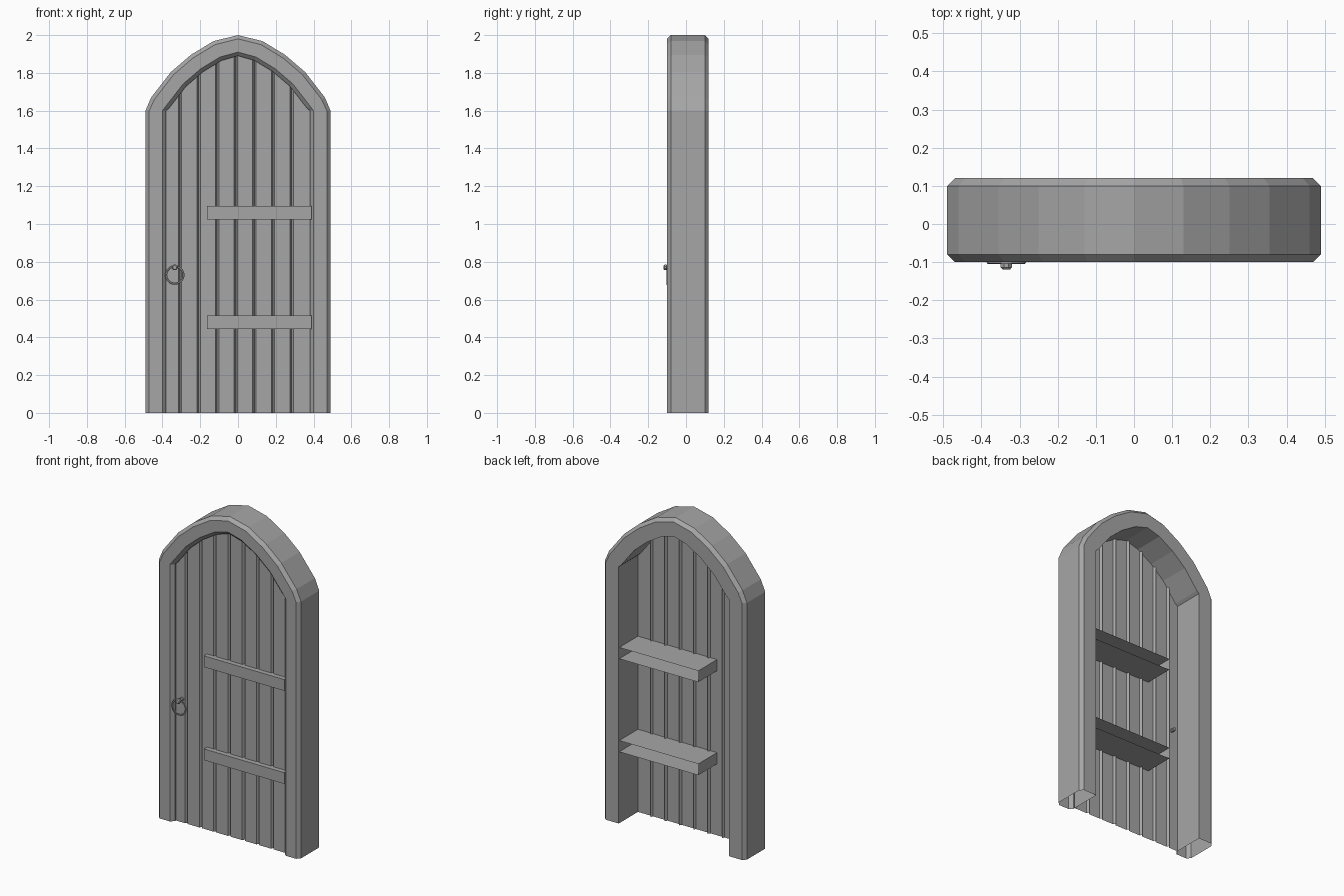
import bpy, bmesh, math
from mathutils import Vector, Matrix

cube = bpy.data.objects.get("Cube")
if cube:
    bpy.data.objects.remove(cube, do_unlink=True)

grey = bpy.data.materials.new("plain_grey")
grey.use_nodes = True
colour = (0.38, 0.38, 0.38, 1)
grey.diffuse_color = colour
grey.node_tree.nodes["Principled BSDF"].inputs["Base Color"].default_value = colour


def finish(name, bm, fix_normals=True):
    if fix_normals:
        bmesh.ops.recalc_face_normals(bm, faces=bm.faces)
    mesh = bpy.data.meshes.new(name)
    bm.to_mesh(mesh)
    bm.free()
    mesh.materials.append(grey)
    obj = bpy.data.objects.new(name, mesh)
    bpy.context.collection.objects.link(obj)
    return obj


# Right half of the arch outline, from the floor to the crown
ARCH = [Vector(p) for p in ((0.49, 0), (0.49, 1.6), (0.46, 1.67), (0.355, 1.805),
                            (0.25, 1.895), (0.13, 1.968), (0, 2))]


def inset(d):
    """Arch outline moved inward by d with mitred corners."""
    pts = [Vector((ARCH[0].x - d, 0)), Vector((ARCH[1].x - d, ARCH[1].y))]
    for a, b, c in zip(ARCH[1:], ARCH[2:], ARCH[3:]):
        n1 = Vector((a.y - b.y, b.x - a.x)).normalized()
        n2 = Vector((b.y - c.y, c.x - b.x)).normalized()
        pts.append(b + (n1 + n2) * d / (1 + n1.dot(n2)))
    pts.append(Vector((0, ARCH[-1].y - d)))
    return pts


# Frame: chamfered section swept round the arch, open underneath
SECTION = [(0, -0.08), (0.02, -0.10), (0.09, -0.10), (0.11, -0.08),
           (0.11, 0.12), (0.02, 0.12), (0, 0.10)]
bm = bmesh.new()
rails = []
for d, y in SECTION:
    half = inset(d)
    full = [Vector((-p.x, p.y)) for p in half] + half[-2::-1]
    rails.append([bm.verts.new((p.x, y, p.y)) for p in full])
for r, s in zip(rails, rails[1:] + rails[:1]):
    for i in range(len(r) - 1):
        bm.faces.new((r[i], r[i + 1], s[i + 1], s[i]))
finish("door_frame", bm)


# Boards: one sheet with a V groove between neighbours
LIMIT = inset(0.105)[1:]


def arch_height(x):
    x = abs(x)
    for a, b in zip(LIMIT, LIMIT[1:]):
        if b.x <= x <= a.x:
            return a.y + (b.y - a.y) * (a.x - x) / (a.x - b.x)
    return LIMIT[0].y


FRONT, GROOVE, HALF_GAP = -0.07, -0.055, 0.009
columns = [(-0.384, FRONT), (0.384, FRONT), (0.0, FRONT)]
for i in range(7):
    x = -0.307 + i * 0.0985
    columns += [(x - HALF_GAP, FRONT), (x, GROOVE), (x + HALF_GAP, FRONT)]
columns.sort()
bm = bmesh.new()
pairs = [(bm.verts.new((x, y, 0)), bm.verts.new((x, y, arch_height(x)))) for x, y in columns]
for (a, b), (c, d) in zip(pairs, pairs[1:]):
    bm.faces.new((a, c, d, b))
finish("door_boards", bm, False)


# Straps: hollow bars running through the boards, open at the back and hinge end
def strap(name, z, height=0.07):
    bm = bmesh.new()
    size = Vector((0.555, 0.215, height))
    bmesh.ops.create_cube(bm, size=1)
    bmesh.ops.scale(bm, vec=size, verts=bm.verts)
    bmesh.ops.translate(bm, vec=(0.1125, 0.0075, z), verts=bm.verts)
    bmesh.ops.recalc_face_normals(bm, faces=bm.faces)
    open_sides = [f for f in bm.faces if f.normal.y > 0.9 or f.normal.x > 0.9]
    bmesh.ops.delete(bm, geom=open_sides, context="FACES")
    finish(name, bm, False)


strap("upper_strap", 1.06)
strap("lower_strap", 0.48)

# Pull ring
HANDLE_X = -0.335
bpy.ops.mesh.primitive_torus_add(location=(HANDLE_X, -0.102, 0.73), rotation=(math.pi / 2, 0, 0),
                                 major_segments=20, minor_segments=6,
                                 major_radius=0.046, minor_radius=0.006)
ring = bpy.context.object
ring.name = "pull_ring"
ring.scale.z = 0.45
ring.data.materials.append(grey)

# Ring bolt: eight-sided pin with a chamfered head, passing through the boards
bm = bmesh.new()
loops = []
for y, r in ((-0.119, 0.011), (-0.114, 0.016), (-0.103, 0.016), (-0.1, 0.011), (-0.04, 0.011)):
    loops.append([bm.verts.new((HANDLE_X + r * math.cos(a), y, 0.77 + r * math.sin(a)))
                  for a in (math.pi / 8 + k * math.pi / 4 for k in range(8))])
for r, s in zip(loops, loops[1:]):
    for i in range(8):
        j = (i + 1) % 8
        bm.faces.new((r[i], r[j], s[j], s[i]))
bm.faces.new(loops[0])
bm.faces.new(loops[-1])
finish("ring_bolt", bm)
